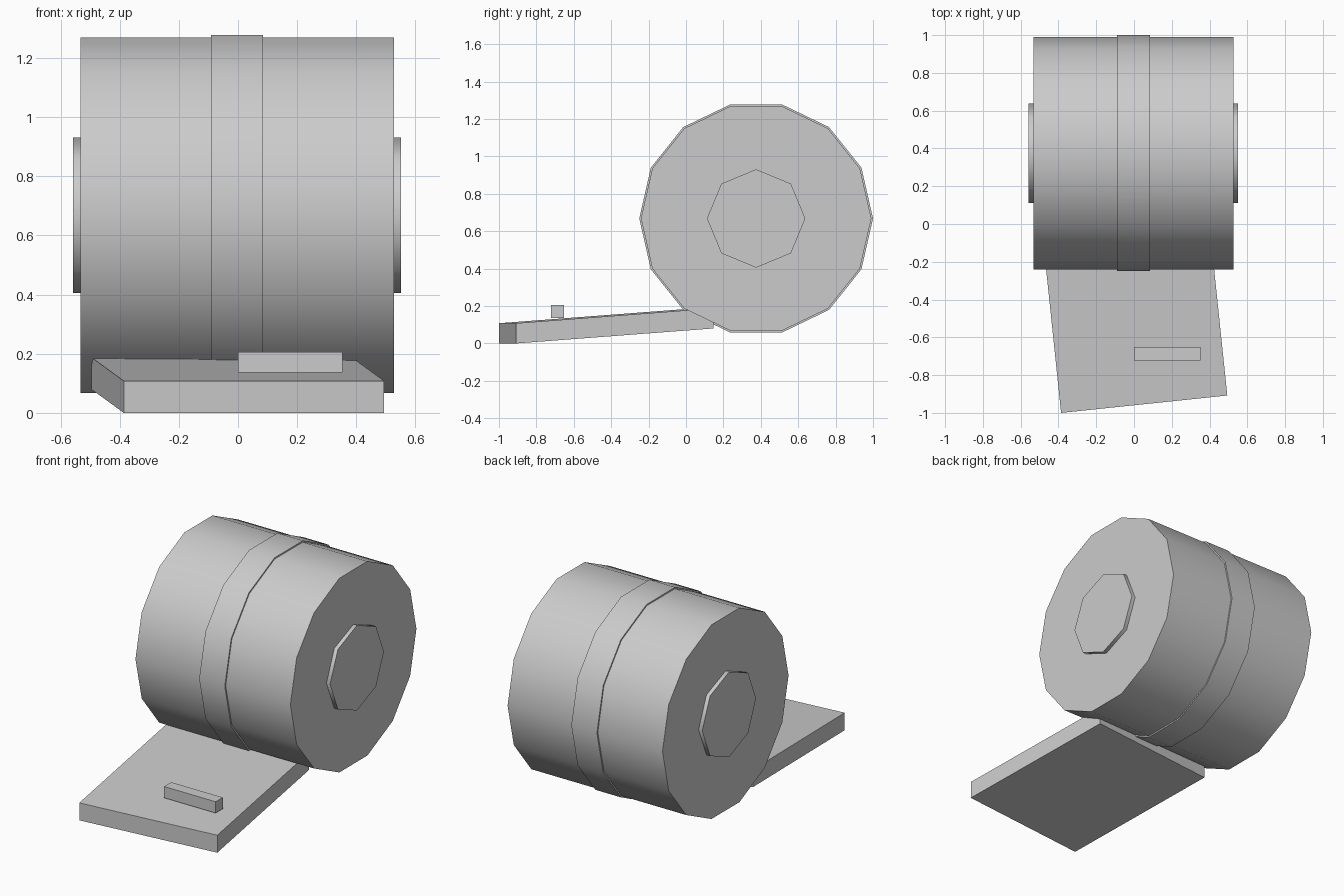
import bpy, math
from mathutils import Matrix, Vector

old = bpy.data.objects.get("Cube")
if old:
    bpy.data.objects.remove(old, do_unlink=True)

grey = bpy.data.materials.new("light grey")
grey.use_nodes = True
grey.diffuse_color = (0.6, 0.6, 0.6, 1)
grey.node_tree.nodes["Principled BSDF"].inputs["Base Color"].default_value = (0.6, 0.6, 0.6, 1)

AXLE = Vector((-0.003, 0.375, 0.668))


def drum(name, sides, radius, width):
    """Faceted cylinder lying along x, with a corner pointing along y."""
    bpy.ops.mesh.primitive_cylinder_add(vertices=sides, radius=radius, depth=width)
    obj = bpy.context.object
    obj.name = name
    obj.data.transform(Matrix.Rotation(math.pi / 2, 4, 'Y'))
    # Bring the first corner onto the y axis
    obj.data.transform(Matrix.Rotation(0, 4, 'X'))
    obj.location = AXLE
    obj.data.materials.append(grey)
    bpy.ops.object.shade_smooth_by_angle(angle=math.radians(50))
    return obj


def slab(name, centre, across, along, up):
    """Box spanned by three edge vectors."""
    bpy.ops.mesh.primitive_cube_add(size=1)
    obj = bpy.context.object
    obj.name = name
    edges = Matrix((across, along, up)).transposed()
    obj.data.transform(edges.to_4x4())
    obj.location = centre
    obj.data.materials.append(grey)
    return obj


# Large roller with a raised band around its middle and hubs on both ends
drum("roller", 14, 0.616, 1.06)
drum("middle_band", 14, 0.625, 0.175)
drum("axle_hubs", 8, 0.263, 1.109)

# Sloping base plate, turned slightly and running under the roller
across, along, up = Vector((0.88, 0.092, 0)), Vector((-0.11, 1.055, 0.08)), Vector((0, 0, 0.108))
corner = Vector((-0.386, -1.0, 0))
slab("base_plate", corner + (across + along + up) / 2, across, along, up)

# Small bar on the plate
slab("plate_bar", (0.176, -0.687, 0.171), (0.353, 0, 0), (0, 0.07, 0), (0, 0, 0.07))
